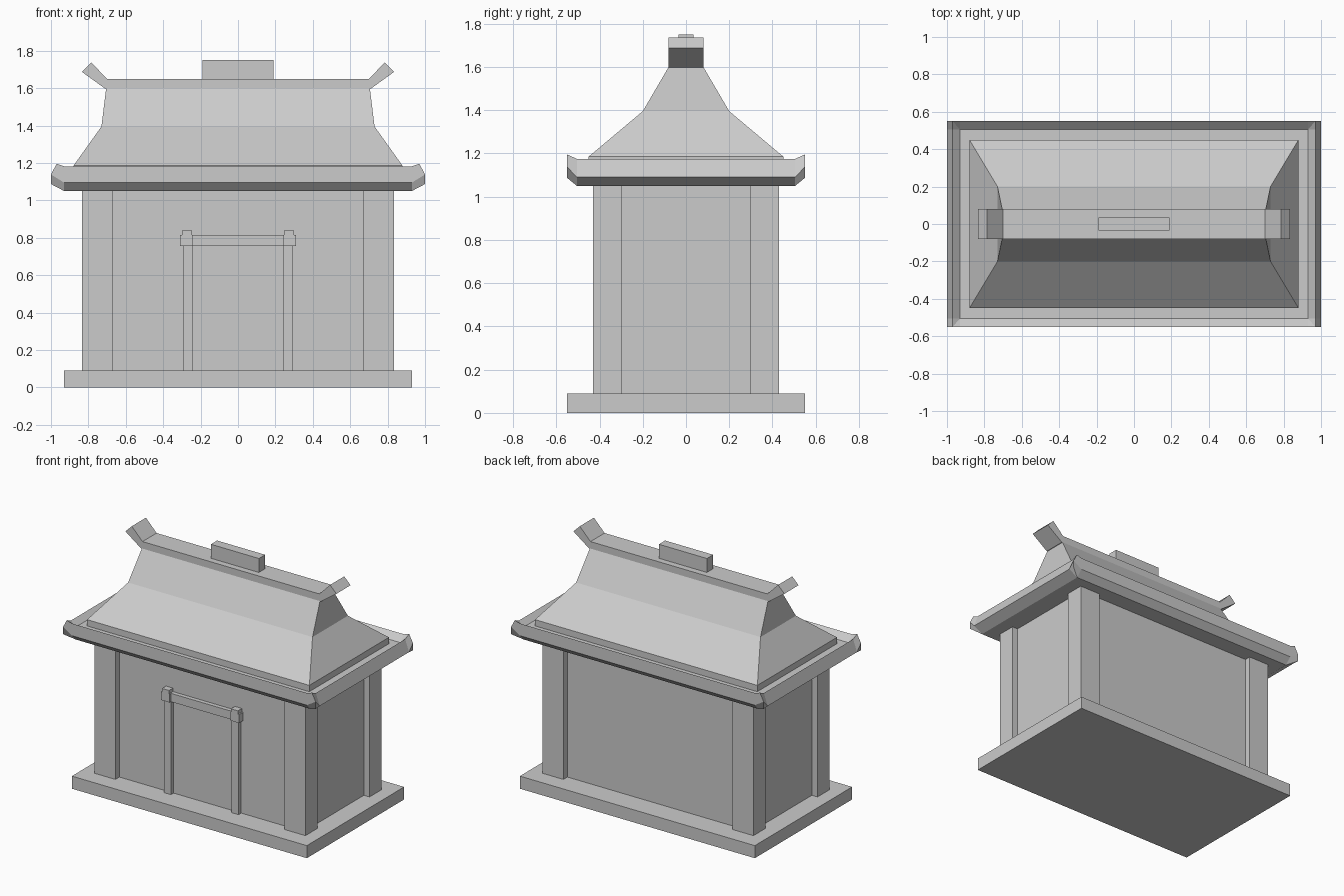
import bpy
import bmesh

cube = bpy.data.objects.get("Cube")
if cube:
    bpy.data.objects.remove(cube, do_unlink=True)

# Single plain stone colour
stone = bpy.data.materials.new("light_grey")
stone.use_nodes = True
GREY = (0.6, 0.6, 0.6, 1)
stone.diffuse_color = GREY
stone.node_tree.nodes["Principled BSDF"].inputs["Base Color"].default_value = GREY


def finish(name, bm):
    bmesh.ops.recalc_face_normals(bm, faces=bm.faces)
    mesh = bpy.data.meshes.new(name)
    bm.to_mesh(mesh)
    bm.free()
    mesh.materials.append(stone)
    ob = bpy.data.objects.new(name, mesh)
    bpy.context.collection.objects.link(ob)
    return ob


def loft(name, rings):
    """Skin closed rings of equal length and cap both ends."""
    bm = bmesh.new()
    loops = [[bm.verts.new(p) for p in ring] for ring in rings]
    n = len(loops[0])
    for a, b in zip(loops, loops[1:]):
        for i in range(n):
            j = (i + 1) % n
            bm.faces.new((a[i], a[j], b[j], b[i]))
    bm.faces.new(loops[0])
    bm.faces.new(loops[-1])
    bmesh.ops.remove_doubles(bm, verts=bm.verts, dist=1e-5)
    return finish(name, bm)


def rect(x, y, z, cx=0, cy=0):
    return [(cx + sx * x, cy + sy * y, z)
            for sx, sy in ((-1, -1), (1, -1), (1, 1), (-1, 1))]


def box(name, x0, x1, y0, y1, z0, z1):
    cx, cy = (x0 + x1) / 2, (y0 + y1) / 2
    hx, hy = abs(x1 - x0) / 2, abs(y1 - y0) / 2
    return loft(name, [rect(hx, hy, z, cx, cy) for z in (z0, z1)])


# Base and walls
box("base_plate", -0.93, 0.93, -0.55, 0.55, 0, 0.09)
box("walls", -0.79, 0.79, -0.385, 0.385, 0.09, 1.06)

# Corner posts
for sx, side in ((1, "left"), (-1, "right")):
    for sy, end in ((-1, "front"), (1, "back")):
        box(f"{end}_{side}_post", sx * 0.67, sx * 0.835,
            sy * 0.295, sy * 0.43, 0.09, 1.06)

# Door frame on the front wall
for sx, side in ((1, "left"), (-1, "right")):
    box(f"{side}_door_post", sx * 0.24, sx * 0.295, -0.415, -0.38, 0.09, 0.76)
    box(f"{side}_door_cap", sx * 0.245, sx * 0.3, -0.43, -0.38, 0.755, 0.84)
    box(f"{side}_door_beam_end", sx * 0.24, sx * 0.31, -0.43, -0.38, 0.755, 0.815)
box("door_beam", -0.25, 0.25, -0.415, -0.38, 0.755, 0.815)


def eave_ring(long_side, corner, short_side):
    """Three stations per corner, mirrored into a closed ring."""
    quarter = [long_side, corner, short_side]
    ring = []
    for sx, sy, step in ((1, -1, 1), (1, 1, -1), (-1, 1, 1), (-1, -1, -1)):
        ring += [(sx * x, sy * y, z) for x, y, z in quarter[::step]]
    return ring


# Eave with an upturned rim and raised corners
under = (0.93, 0.505, 1.05)
floor = (0.93, 0.505, 1.14)
bm = bmesh.new()
rings = [
    eave_ring(under, (1.0, 0.55, 1.087), under),
    eave_ring((0.93, 0.55, 1.095), (1.0, 0.55, 1.138), (1.0, 0.505, 1.09)),
    eave_ring((0.93, 0.55, 1.182), (0.97, 0.55, 1.195), (0.97, 0.505, 1.175)),
    eave_ring(floor, floor, floor),
]
loops = [[bm.verts.new(p) for p in ring] for ring in rings]
n = len(loops[0])
for a, b in zip(loops, loops[1:]):
    for i in range(n):
        j = (i + 1) % n
        bm.faces.new((a[i], a[j], b[j], b[i]))
bm.faces.new([loops[0][i] for i in (0, 3, 6, 9)])
bm.faces.new([loops[3][i] for i in (0, 3, 6, 9)])
bmesh.ops.remove_doubles(bm, verts=bm.verts, dist=1e-5)
finish("eave", bm)

# Two-pitch hipped roof on a short skirt
loft("roof", [rect(0.88, 0.45, 1.13), rect(0.88, 0.45, 1.185),
              rect(0.73, 0.2, 1.395), rect(0.705, 0.08, 1.6)])

# Ridge beam with turned-up ends
half = [(0.71, 1.597), (0.835, 1.687), (0.785, 1.737), (0.70, 1.65)]
profile = half + [(-x, z) for x, z in reversed(half)]
loft("ridge", [[(x, y, z) for x, z in profile] for y in (-0.08, 0.08)])
box("ridge_block", -0.19, 0.19, -0.035, 0.035, 1.64, 1.75)
